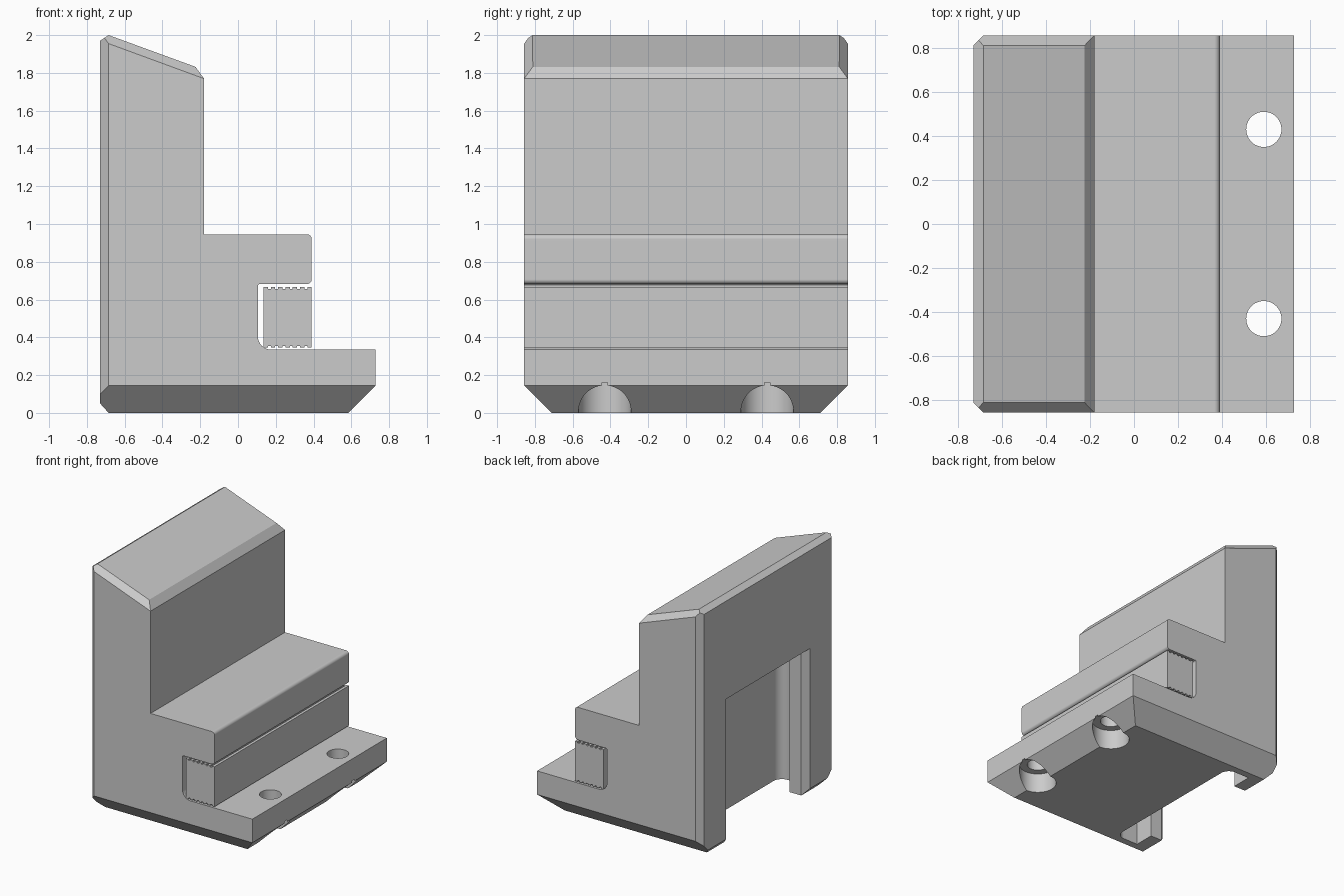
import bpy, bmesh, math
from mathutils import Vector

cube = bpy.data.objects.get("Cube")
if cube:
    bpy.data.objects.remove(cube, do_unlink=True)

HALF = 0.857          # half the length along y
BEV = 0.045           # small edge chamfer
BASE = 0.145          # height of the large base chamfer

grey = bpy.data.materials.new("light_grey")
grey.use_nodes = True
grey.diffuse_color = (0.6, 0.6, 0.6, 1)
grey.node_tree.nodes["Principled BSDF"].inputs["Base Color"].default_value = (0.6, 0.6, 0.6, 1)


def rounded(points, steps=8):
    """Outline from (u, v, radius) corners, with right-angle corners turned to arcs."""
    out = []
    for i, (u, v, r) in enumerate(points):
        p = Vector((u, v))
        if not r:
            out.append(p)
            continue
        a = (Vector(points[i - 1][:2]) - p).normalized() * r
        b = (Vector(points[(i + 1) % len(points)][:2]) - p).normalized() * r
        for k in range(steps + 1):
            t = math.pi / 2 * k / steps
            out.append(p + a * (1 - math.sin(t)) + b * (1 - math.cos(t)))
    return out


def prism(name, outline, axis, low, high):
    """Extrude an outline: xz along y, or xy along z."""
    bm = bmesh.new()
    place = (lambda p, d: (p[0], d, p[1])) if axis == "y" else (lambda p, d: (p[0], p[1], d))
    face = bm.faces.new([bm.verts.new(place(p, low)) for p in outline])
    top = bmesh.ops.extrude_face_region(bm, geom=[face])["geom"]
    move = Vector(place((0, 0), high - low))
    bmesh.ops.translate(bm, vec=move, verts=[g for g in top if isinstance(g, bmesh.types.BMVert)])
    bmesh.ops.recalc_face_normals(bm, faces=bm.faces)
    mesh = bpy.data.meshes.new(name)
    bm.to_mesh(mesh)
    bm.free()
    mesh.materials.append(grey)
    ob = bpy.data.objects.new(name, mesh)
    bpy.context.collection.objects.link(ob)
    return ob


def slice_off(ob, cuts):
    """Trim everything outside each (point, normal) plane and cap it."""
    bm = bmesh.new()
    bm.from_mesh(ob.data)
    for point, normal in cuts:
        cut = bmesh.ops.bisect_plane(bm, geom=bm.verts[:] + bm.edges[:] + bm.faces[:], dist=1e-5,
                                     plane_co=point, plane_no=normal, clear_outer=True)
        edges = [g for g in cut["geom_cut"] if isinstance(g, bmesh.types.BMEdge) and g.is_boundary]
        bmesh.ops.edgeloop_fill(bm, edges=edges)
    bmesh.ops.recalc_face_normals(bm, faces=bm.faces)
    bm.to_mesh(ob.data)
    bm.free()


def subtract(ob, cutter):
    mod = ob.modifiers.new("cut", "BOOLEAN")
    mod.operation, mod.solver, mod.object = "DIFFERENCE", "EXACT", cutter
    bpy.context.view_layer.objects.active = ob
    bpy.ops.object.modifier_apply(modifier=mod.name)
    bpy.data.objects.remove(cutter, do_unlink=True)


def circle(x, y, r, n=48):
    return [(x + r * math.cos(math.tau * k / n), y + r * math.sin(math.tau * k / n)) for k in range(n)]


# Jaw body: side profile with upright, step, slot and foot
body = prism("jaw_body", rounded([
    (-0.685, 0, 0), (0.583, 0, 0), (0.728, BASE, 0), (0.728, 0.335, 0),
    (0.105, 0.335, 0.07), (0.105, 0.682, 0.012), (0.39, 0.682, 0.025), (0.39, 0.945, 0.025),
    (-0.18, 0.945, 0), (-0.18, 1.77, 0), (-0.225, 1.832, 0), (-0.685, 2, 0),
    (-0.73, 1.97, 0), (-0.73, 0.05, 0)]), "y", -HALF, HALF)

# Chamfers at both ends: base, back corners and sloping top
cuts = []
for s in (-1, 1):
    cuts += [((0, s * HALF, BASE), (0, s, -1)),
             ((-0.685, s * HALF, 0), (-1, s, 0)),
             ((-0.685, s * HALF, 1.955), (0.367, s, 1))]
slice_off(body, cuts)

# T-shaped pocket in the back, open at the bottom
half_slot = [(-0.83, 0.635, 0), (-0.685, 0.49, 0), (-0.58, 0.49, 0),
             (-0.58, 0.655, 0), (-0.375, 0.655, 0.074)]
slot = half_slot + [(x, -y, r) for x, y, r in reversed(half_slot)]
subtract(body, prism("pocket_cutter", rounded(slot), "z", -0.1, 1.18))

# Counterbored bolt holes through the foot
for y in (-0.43, 0.43):
    subtract(body, prism("counterbore_cutter", circle(0.59, y, 0.139), "z", -0.1, 0.16))
    subtract(body, prism("bolt_hole_cutter", circle(0.59, y, 0.08), "z", -0.1, 0.5))

# Grip pad in the slot, with fine teeth above and below
LEFT, RIGHT, TEETH = 0.135, 0.39, 7
pitch = (RIGHT - LEFT) / (TEETH - 0.4)
lower = []
for k in range(TEETH):
    a = LEFT + k * pitch
    b = a + pitch * 0.6
    lower += [(a, 0.355), (a, 0.345), (b, 0.345), (b, 0.355)]
lower = lower[1:-1]
upper = [(x, 1.012 - z) for x, z in reversed(lower)]
pad = prism("grip_pad", lower + upper, "y", -HALF, HALF)

# Smooth only the rounded corners
for ob in (body, pad):
    bpy.ops.object.select_all(action="DESELECT")
    ob.select_set(True)
    bpy.context.view_layer.objects.active = ob
    bpy.ops.object.shade_smooth_by_angle(angle=math.radians(20))
    weighted = ob.modifiers.new("weighted_normals", "WEIGHTED_NORMAL")
    weighted.keep_sharp = True
